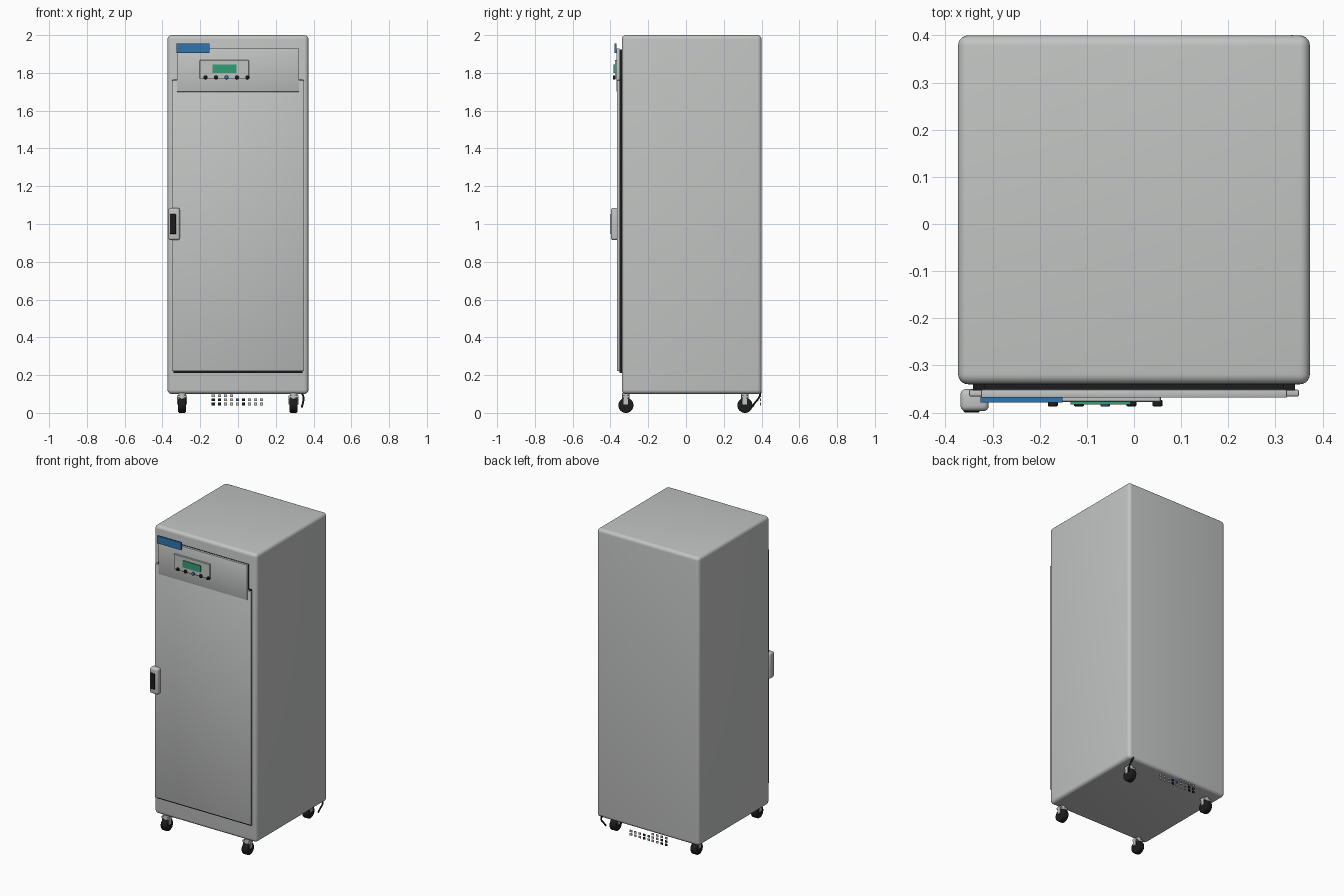
import bpy
import math
from mathutils import Vector

old = bpy.data.objects.get("Cube")
if old:
    bpy.data.objects.remove(old, do_unlink=True)


def material(name, r, g, b):
    m = bpy.data.materials.new(name)
    m.use_nodes = True
    m.diffuse_color = (r, g, b, 1)
    m.node_tree.nodes["Principled BSDF"].inputs["Base Color"].default_value = (r, g, b, 1)
    return m


GREY = material("light grey", 0.54, 0.555, 0.545)
BLACK = material("black", 0.012, 0.012, 0.013)
BLUE = material("blue", 0.03, 0.18, 0.42)
GREEN = material("green", 0.035, 0.34, 0.18)


def finish(obj, name, mat, bevel=0, segments=3):
    obj.name = name
    obj.data.materials.append(mat)
    if bevel:
        mod = obj.modifiers.new("Bevel", 'BEVEL')
        mod.width = bevel
        mod.segments = segments
        bpy.ops.object.modifier_apply(modifier=mod.name)
        bpy.ops.object.shade_smooth_by_angle(angle=math.radians(35))
    return obj


def box(name, mat, x, y, z, bevel=0, segments=3):
    """Box spanning the (low, high) pairs x, y and z."""
    bpy.ops.mesh.primitive_cube_add(size=1)
    obj = bpy.context.object
    for v in obj.data.vertices:
        v.co = Vector([lo if c < 0 else hi for c, (lo, hi) in zip(v.co, (x, y, z))])
    return finish(obj, name, mat, bevel, segments)


def cylinder(name, mat, centre, radius, depth, axis, bevel=0, sides=32):
    rot = {"x": (0, math.pi / 2, 0), "y": (math.pi / 2, 0, 0), "z": (0, 0, 0)}[axis]
    bpy.ops.mesh.primitive_cylinder_add(vertices=sides, radius=radius, depth=depth,
                                        location=centre, rotation=rot)
    obj = finish(bpy.context.object, name, mat, bevel)
    bpy.ops.object.shade_smooth_by_angle(angle=math.radians(35))
    return obj


# Cabinet
box("cabinet", GREY, (-0.373, 0.373), (-0.34, 0.4), (0.1, 2.0), 0.022, 5)

# Door with its seal, and the narrower header panel above it
box("door_seal", BLACK, (-0.341, 0.341), (-0.353, -0.338), (0.212, 1.765))
box("door", GREY, (-0.35, 0.35), (-0.366, -0.351), (0.221, 1.762), 0.004, 2)
box("header_seal", BLACK, (-0.318, 0.318), (-0.353, -0.338), (1.75, 1.925))
box("header_panel", GREY, (-0.324, 0.324), (-0.368, -0.351), (1.7, 1.93), 0.002, 2)

# Handle with a dark grip insert
box("handle", GREY, (-0.368, -0.308), (-0.397, -0.35), (0.915, 1.085), 0.012, 4)
box("handle_grip", BLACK, (-0.361, -0.328), (-0.4, -0.393), (0.947, 1.052), 0.002, 1)

# Blue plate and control unit
box("header_plate", BLUE, (-0.325, -0.152), (-0.378, -0.367), (1.906, 1.955))
box("control_panel", GREY, (-0.203, 0.057), (-0.377, -0.366), (1.769, 1.868), 0.002, 1)
box("display", GREEN, (-0.135, -0.007), (-0.383, -0.375), (1.8, 1.844))
for i in range(5):
    mat = BLUE if i == 2 else BLACK
    cylinder(f"button_{i + 1}", mat, (-0.172 + i * 0.0555, -0.38, 1.776),
             0.0105, 0.013, "y", 0.002, 20)

# Casters
for side, x in (("right", -0.296), ("left", 0.294)):
    for end, y in (("front", -0.318), ("rear", 0.312)):
        name = f"{end}_{side}_caster"
        cylinder(name + "_wheel", BLACK, (x, y, 0.04), 0.04, 0.042, "x", 0.008)
        cylinder(name + "_stem", GREY, (x, y, 0.085), 0.02, 0.04, "z")
        for s in (-1, 1):
            box(f"{name}_fork_{'inner' if s * x < 0 else 'outer'}", GREY,
                sorted((x + s * 0.022, x + s * 0.027)),
                (y - 0.012, y + 0.012), (0.045, 0.09))
        box(name + "_crown", GREY, (x - 0.027, x + 0.027), (y - 0.018, y + 0.018), (0.081, 0.093))

# Rear grille tiles: two full rows, with a half row above
for row, z in enumerate((0.047, 0.069, 0.091)):
    for col in range(9 if row < 2 else 4):
        x = -0.131 + col * 0.032
        if col in (0, 1, 5) and row < 2:
            mat = BLACK
        elif col == 4 and row == 1:
            mat = BLUE
        else:
            mat = GREY
        box(f"grille_tile_{row + 1}_{col + 1}", mat,
            (x - 0.008, x + 0.008), (0.392, 0.396), (z - 0.007, z + 0.007))

# Power cable hanging from the rear corner
curve = bpy.data.curves.new("power_cable", 'CURVE')
curve.dimensions = '3D'
curve.bevel_depth = 0.005
curve.bevel_resolution = 3
curve.use_fill_caps = True
spline = curve.splines.new('BEZIER')
path = [(0.335, 0.396, 0.115), (0.347, 0.386, 0.08), (0.344, 0.366, 0.055), (0.338, 0.35, 0.03)]
spline.bezier_points.add(len(path) - 1)
for p, co in zip(spline.bezier_points, path):
    p.co = co
    p.handle_left_type = p.handle_right_type = 'AUTO'
curve.materials.append(BLACK)
cable = bpy.data.objects.new("power_cable", curve)
bpy.context.collection.objects.link(cable)
